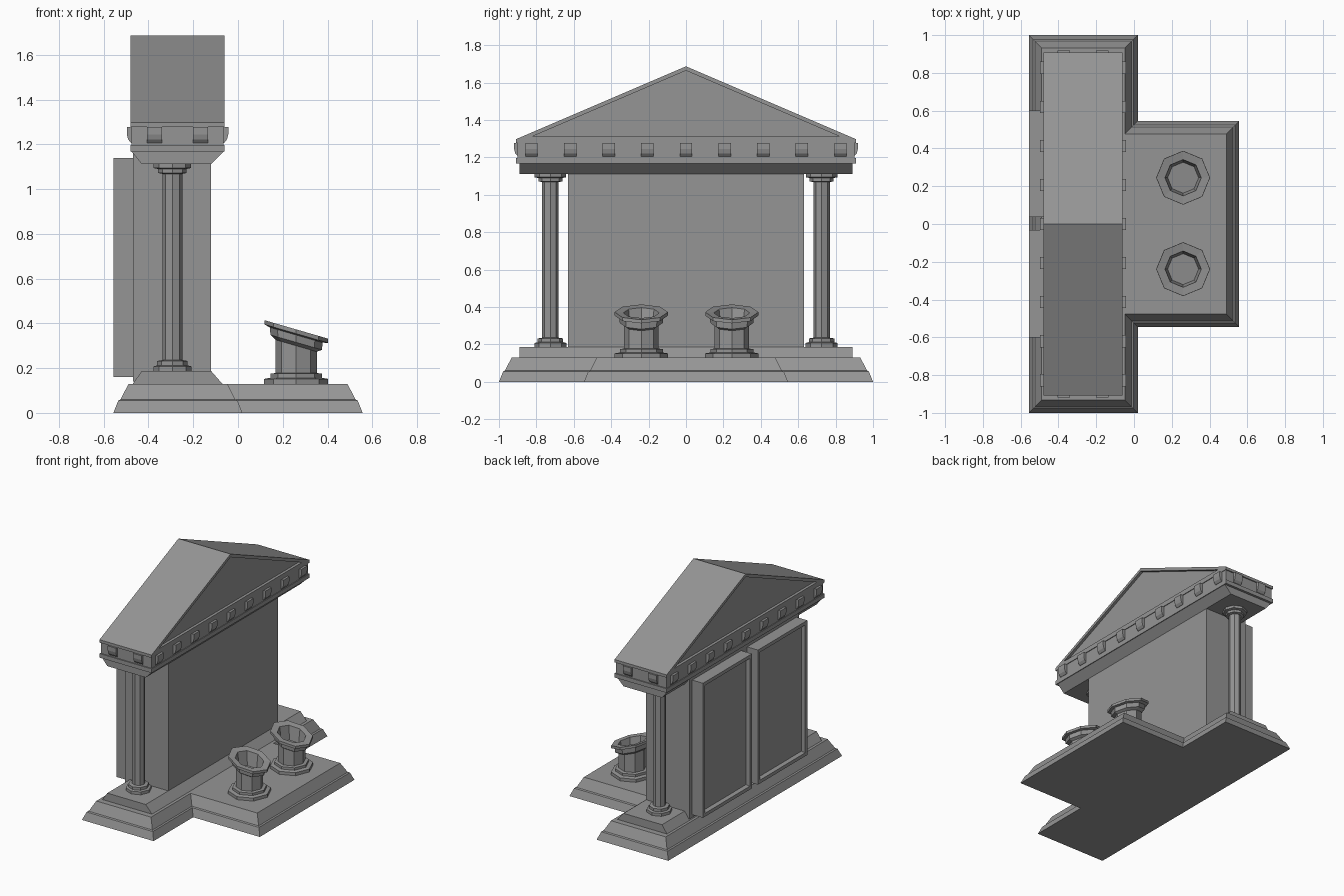
import bpy, bmesh, math
from mathutils import Vector

if "Cube" in bpy.data.objects:
    bpy.data.objects.remove(bpy.data.objects["Cube"])

stone = bpy.data.materials.new("grey stone")
stone.diffuse_color = (0.3, 0.3, 0.3, 1)
stone.use_nodes = True
stone.node_tree.nodes["Principled BSDF"].inputs["Base Color"].default_value = stone.diffuse_color


def finish(name, bm):
    bmesh.ops.recalc_face_normals(bm, faces=bm.faces)
    me = bpy.data.meshes.new(name)
    bm.to_mesh(me)
    bm.free()
    me.materials.append(stone)
    ob = bpy.data.objects.new(name, me)
    bpy.context.collection.objects.link(ob)
    return ob


def loft(rings):
    """Join closed rings of points into one capped solid."""
    bm = bmesh.new()
    vs = [[bm.verts.new(p) for p in ring] for ring in rings]
    n = len(vs[0])
    for a, b in zip(vs, vs[1:]):
        for i in range(n):
            bm.faces.new((a[i], a[(i + 1) % n], b[(i + 1) % n], b[i]))
    bm.faces.new(vs[0][::-1])
    bm.faces.new(vs[-1])
    return bm


def box(name, x0, x1, y0, y1, z0, z1):
    return finish(name, loft([[(x0, y0, z), (x1, y0, z), (x1, y1, z), (x0, y1, z)] for z in (z0, z1)]))


def prism_y(name, profile, half):
    """Extrude an (x, z) profile along y."""
    return finish(name, loft([[(x, y, z) for x, z in profile] for y in (-half, half)]))


def turned(name, cx, cy, profile):
    """Octagonal turned shape; each step is (radius, z, slope of ring)."""
    rings = []
    for r, z, s in profile:
        ring = []
        for i in range(8):
            a = math.tau * i / 8
            dx, dy = r * math.cos(a), r * math.sin(a)
            ring.append((cx + dx, cy + dy, z - s * dx))
        rings.append(ring)
    return finish(name, loft(rings))


# Stepped T-shaped plinth
def tee(o, z):
    half = [(-.557 + o, -1 + o), (.02 - o, -1 + o), (.02 - o, -.545 + o), (.557 - o, -.545 + o)]
    return [(x, y, z) for x, y in half + [(x, -y) for x, y in half[::-1]]]


finish("plinth", loft([tee(0, 0), tee(.022, .055), tee(.032, .06), tee(.068, .13)]))

# Sloped slab under the wall, and its mirror image above
prism_y("wall_base", [(-.47, .13), (-.07, .13), (-.12, .187), (-.43, .187)], .89)
prism_y("architrave", [(-.43, 1.112), (-.12, 1.112), (-.065, 1.167), (-.475, 1.167)], .89)

# Wall and the two framed back panels
box("wall", -.47, -.12, -.63, .63, .14, 1.16)
for y0, y1, side in ((-.60, -.033, "right"), (.037, .60, "left")):
    panel = box(side + "_back_panel", -.557, -.46, y0, y1, .16, 1.14)
    bm = bmesh.new()
    bm.from_mesh(panel.data)
    face = min(bm.faces, key=lambda f: f.normal.x)
    bmesh.ops.inset_region(bm, faces=[face], thickness=.035)
    bmesh.ops.inset_region(bm, faces=[face], thickness=.012, depth=-.025)
    bm.to_mesh(panel.data)
    bm.free()

# Entablature bands
box("lower_band", -.48, -.06, -.908, .908, 1.167, 1.197)
box("frieze", -.475, -.065, -.9, .9, 1.197, 1.28)

# Curved brackets round the frieze
bracket = [(-.02, 1.277), (.022, 1.277), (.022, 1.245), (.016, 1.222), (.002, 1.205), (-.02, 1.2)]


def add_bracket(name, origin, out):
    side = Vector((-out.y, out.x, 0)) * .033
    rings = [[origin + out * d + Vector((0, 0, z)) + side * s for d, z in bracket] for s in (-1, 1)]
    finish(name, loft(rings))


for i in range(-4, 5):
    add_bracket("front_bracket", Vector((-.065, i * .2065, 0)), Vector((1, 0, 0)))
    add_bracket("back_bracket", Vector((-.475, i * .2065, 0)), Vector((-1, 0, 0)))
for x in (-.373, -.167):
    for s in (-1, 1):
        add_bracket("end_bracket", Vector((x, s * .897, 0)), Vector((0, s, 0)))

# Gabled roof with recessed gable panels
gable = [(-.908, 1.277), (.908, 1.277), (.908, 1.298), (0, 1.687), (-.908, 1.298)]
bm = loft([[(x, y, z) for y, z in gable] for x in (-.48, -.06)])
bmesh.ops.recalc_face_normals(bm, faces=bm.faces)
for f in [f for f in bm.faces if abs(f.normal.x) > .9]:
    sign = 1 if f.normal.x > 0 else -1
    tri = [(-.82, 1.312), (.82, 1.312), (.82, 1.3125), (0, 1.664), (-.82, 1.3125)]
    loop = bmesh.ops.inset_region(bm, faces=[f], thickness=.01)
    for v in f.verts:
        y, z = min(zip(gable, tri), key=lambda p: (p[0][0] - v.co.y) ** 2 + (p[0][1] - v.co.z) ** 2)[1]
        v.co.y, v.co.z = y, z
    bmesh.ops.inset_region(bm, faces=[f], thickness=0, depth=-.02)
finish("roof", bm)

# End columns and the two slanted pedestals with hollow tops
for s, side in ((-1, "right"), (1, "left")):
    turned(side + "_column", -.293, s * .725, [
        (.085, .185, 0), (.085, .208, 0), (.068, .212, 0), (.068, .232, 0), (.044, .236, 0),
        (.044, 1.068, 0), (.064, 1.072, 0), (.064, 1.09, 0), (.084, 1.094, 0), (.084, 1.113, 0)])
    t = .29
    turned(side + "_basin", .26, s * .242 + .003, [
        (.143, .13, 0), (.143, .152, 0), (.115, .157, 0), (.115, .175, 0), (.092, .178, 0),
        (.092, .30, t), (.115, .315, t), (.118, .348, t), (.142, .354, t), (.142, .373, t),
        (.096, .369, t), (.082, .27, t)])
